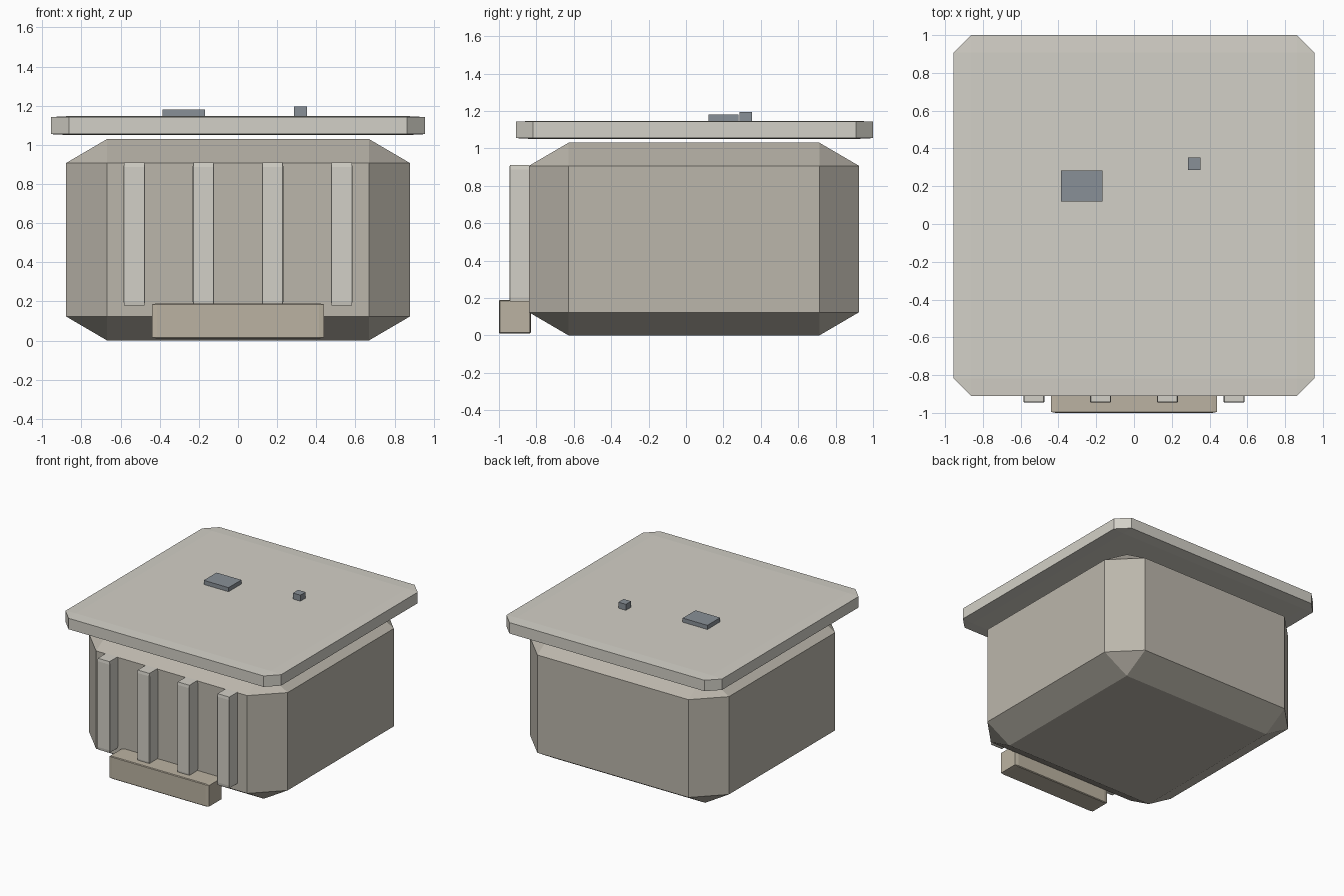
import bpy, bmesh

if "Cube" in bpy.data.objects:
    bpy.data.objects.remove(bpy.data.objects["Cube"])


def material(name, rgb):
    m = bpy.data.materials.new(name)
    m.diffuse_color = (*rgb, 1)
    m.use_nodes = True
    m.node_tree.nodes["Principled BSDF"].inputs["Base Color"].default_value = m.diffuse_color
    return m


body_mat = material("warm_grey", (0.50, 0.47, 0.41))
light_mat = material("light_grey", (0.65, 0.63, 0.57))
foot_mat = material("tan", (0.50, 0.45, 0.36))
dark_mat = material("slate", (0.25, 0.28, 0.31))


def block(name, lo, hi, bevel, mat):
    """Box between two corners, chamfered in proportion to its size."""
    bm = bmesh.new()
    bmesh.ops.create_cube(bm, size=1)
    if bevel:
        bmesh.ops.bevel(bm, geom=bm.edges[:], offset=bevel, segments=1,
                        profile=0.5, affect='EDGES')
    for v in bm.verts:
        for i in range(3):
            v.co[i] = (v.co[i] + 0.5) * (hi[i] - lo[i])
    mesh = bpy.data.meshes.new(name)
    bm.to_mesh(mesh)
    bm.free()
    mesh.materials.append(mat)
    obj = bpy.data.objects.new(name, mesh)
    obj.location = lo
    bpy.context.collection.objects.link(obj)
    return obj


# Chamfered main body and the lid floating just above it
block("body", (-0.88, -0.84, 0), (0.88, 0.925, 1.03), 0.12, body_mat)
block("lid", (-0.955, -0.91, 1.05), (0.955, 1.0, 1.147), 0.048, light_mat)

# Front ribs
for i, x in enumerate((-0.53, -0.177, 0.177, 0.53)):
    block(f"front_rib_{i + 1}", (x - 0.055, -0.945, 0.18),
          (x + 0.055, -0.835, 0.91), 0.03, light_mat)

# Step at the foot of the front
block("front_step", (-0.44, -1.0, 0.01), (0.44, -0.83, 0.19), 0.03, foot_mat)

# Small pieces lying on the lid
block("lid_plate", (-0.387, 0.12, 1.145), (-0.168, 0.282, 1.18), 0, dark_mat)
block("lid_knob", (0.286, 0.286, 1.145), (0.352, 0.352, 1.195), 0, dark_mat)
